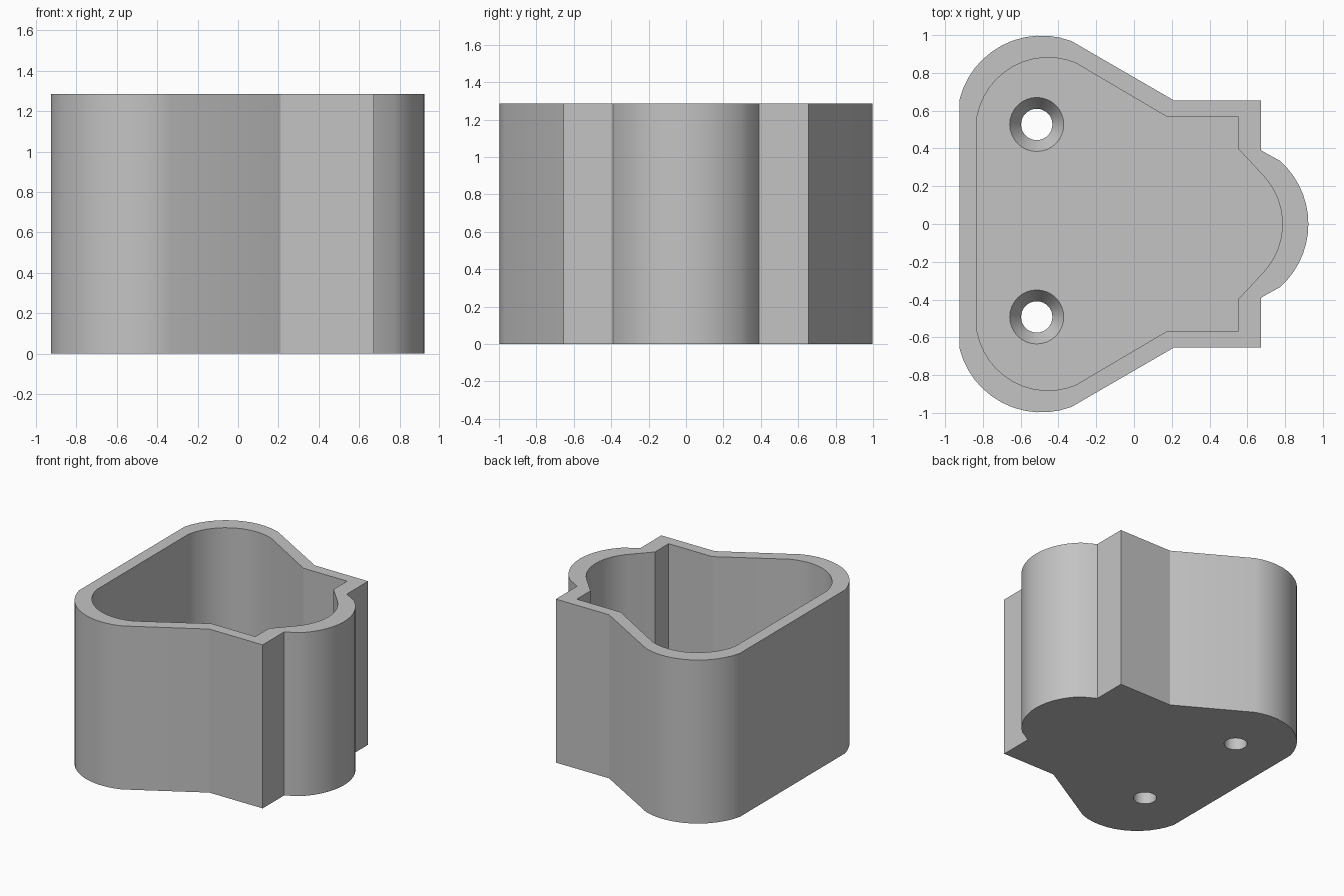
import bpy, bmesh
from math import cos, sin, pi, atan2

if "Cube" in bpy.data.objects:
    bpy.data.objects.remove(bpy.data.objects["Cube"], do_unlink=True)

HEIGHT, FLOOR, SINK = 1.285, 0.18, 0.09


def arc(centre, start, end, steps):
    """Points on a circle from start to end, going clockwise."""
    cx, cy = centre
    a0 = atan2(start[1] - cy, start[0] - cx)
    a1 = atan2(end[1] - cy, end[0] - cx)
    if a1 > a0:
        a1 -= 2 * pi
    r = ((start[0] - cx) ** 2 + (start[1] - cy) ** 2) ** 0.5
    angles = [a0 + (a1 - a0) * i / steps for i in range(steps + 1)]
    return [(cx + r * cos(a), cy + r * sin(a)) for a in angles]


def mirrored(half):
    """Close a half outline, whose last point lies on y = 0."""
    return half + [(x, -y) for x, y in reversed(half[:-1])]


def circle(cx, cy, r, n=32):
    return [(cx + r * cos(2 * pi * i / n), cy + r * sin(2 * pi * i / n)) for i in range(n)]


# Outlines: rounded shoulder, sloping side, square step, rounded nose
outer = mirrored(
    arc((-0.49, 0.55), (-0.925, 0.655), (-0.33, 0.97), 12)
    + [(0.21, 0.655), (0.673, 0.655), (0.673, 0.39)]
    + arc((0.475, 0), (0.775, 0.333), (0.923, 0), 7))
inner = mirrored(
    arc((-0.455, 0.5), (-0.83, 0.57), (-0.31, 0.85), 12)
    + [(0.17, 0.57), (0.55, 0.57), (0.55, 0.4)]
    + arc((0.41, 0), (0.69, 0.25), (0.785, 0), 7))

bm = bmesh.new()


def ring(points, z):
    verts = [bm.verts.new((x, y, z)) for x, y in points]
    return verts, [bm.edges.new((verts[i - 1], verts[i])) for i in range(len(verts))]


def wall(a, b):
    for i in range(len(a[0])):
        bm.faces.new((a[0][i - 1], a[0][i], b[0][i], b[0][i - 1]))


def cap(*rings):
    bmesh.ops.triangle_fill(bm, use_beauty=True, use_dissolve=False,
                            edges=[e for r in rings for e in r[1]])


# Shell and cavity
base, rim = ring(outer, 0), ring(outer, HEIGHT)
mouth, pit = ring(inner, HEIGHT), ring(inner, FLOOR)
# Countersunk screw holes
mouths, exits = [], []
for y in (0.527, -0.492):
    top = ring(circle(-0.515, y, 0.143), FLOOR)
    neck = ring(circle(-0.515, y, 0.083), FLOOR - SINK)
    bottom = ring(circle(-0.515, y, 0.083), 0)
    wall(top, neck)
    wall(neck, bottom)
    mouths.append(top)
    exits.append(bottom)
wall(base, rim)
wall(mouth, pit)
cap(rim, mouth)
cap(pit, *mouths)
cap(base, *exits)
bmesh.ops.recalc_face_normals(bm, faces=bm.faces[:])

mesh = bpy.data.meshes.new("bracket_cup")
bm.to_mesh(mesh)
bm.free()
cup = bpy.data.objects.new("bracket_cup", mesh)
bpy.context.collection.objects.link(cup)

# Plain grey plastic
grey = bpy.data.materials.new("light_grey")
grey.use_nodes = True
colour = (0.55, 0.55, 0.55, 1)
grey.diffuse_color = colour
grey.node_tree.nodes["Principled BSDF"].inputs["Base Color"].default_value = colour
mesh.materials.append(grey)

bpy.ops.object.select_all(action="DESELECT")
cup.select_set(True)
bpy.context.view_layer.objects.active = cup
bpy.ops.object.shade_smooth_by_angle(angle=pi / 9)
